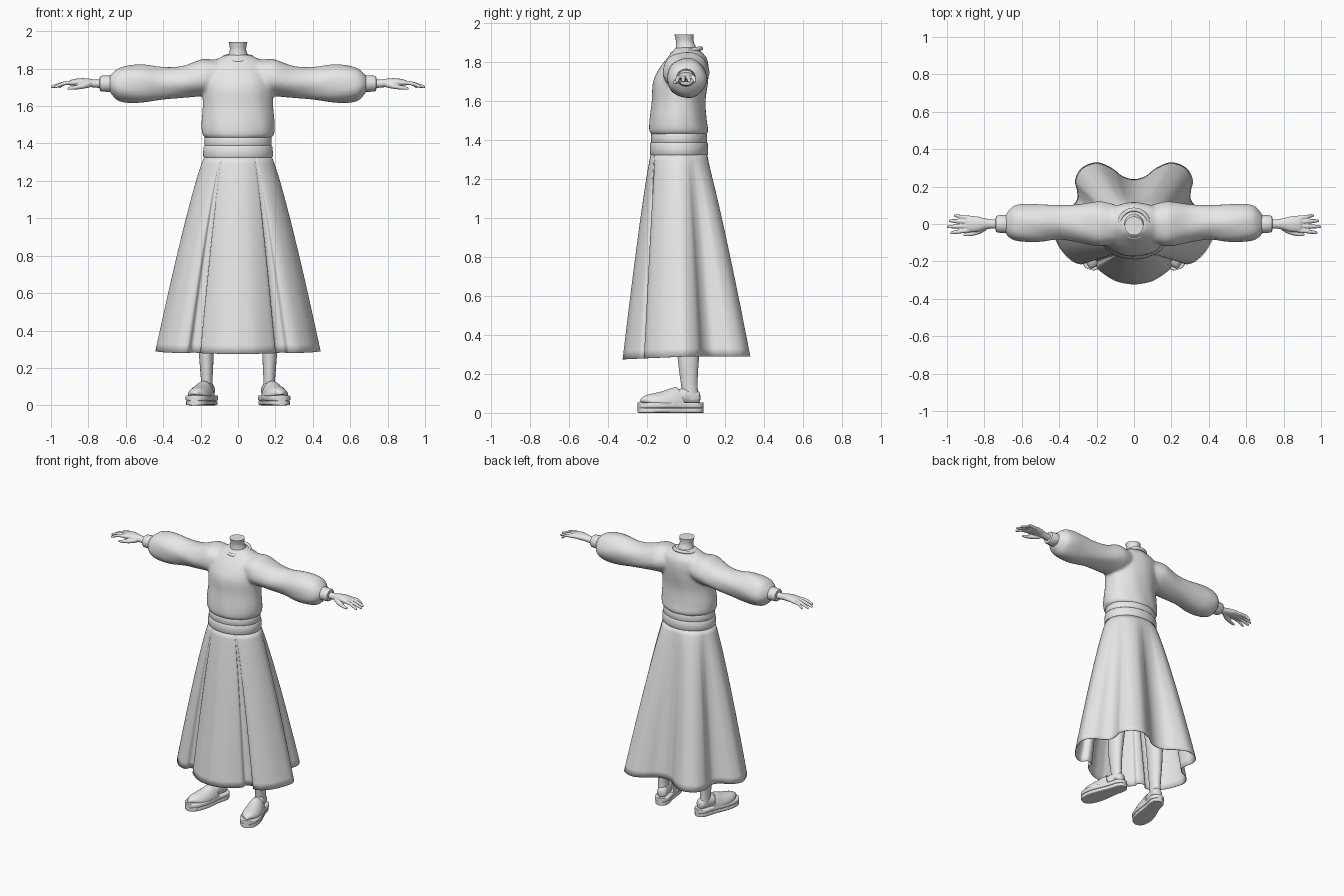
import bpy, bmesh, math
from mathutils import Matrix, Vector

if "Cube" in bpy.data.objects:
    bpy.data.objects.remove(bpy.data.objects["Cube"])

grey = bpy.data.materials.new("light grey")
grey.diffuse_color = (0.8, 0.8, 0.8, 1)
grey.use_nodes = True
grey.node_tree.nodes["Principled BSDF"].inputs["Base Color"].default_value = grey.diffuse_color


def smooth_rows(rows, n):
    """Catmull-Rom interpolation of tuples, n steps per span."""
    out = []
    for i in range(len(rows) - 1):
        a, b, c, d = rows[max(i - 1, 0)], rows[i], rows[i + 1], rows[min(i + 2, len(rows) - 1)]
        for k in range(n):
            t = k / n
            out.append(tuple(0.5 * (2 * q + (r - p) * t + (2 * p - 5 * q + 4 * r - s) * t * t
                                    + (3 * q - p - 3 * r + s) * t ** 3)
                             for p, q, r, s in zip(a, b, c, d)))
    return out + [tuple(rows[-1])]


def skin(bm, rings, cap=True):
    """Bridge closed rings of points with quads."""
    vs = [[bm.verts.new(p) for p in ring] for ring in rings]
    m = len(vs[0])
    for a, b in zip(vs, vs[1:]):
        for j in range(m):
            bm.faces.new((a[j], a[(j + 1) % m], b[(j + 1) % m], b[j]))
    if cap:
        bm.faces.new(vs[0])
        bm.faces.new(vs[-1])


def loft(bm, axis, rows, seg=32, n=4, power=1.0, side=1, ripple=0.0, waves=7, lean=0.0):
    """Rows are (position on axis, centre 1, centre 2, radius 1, radius 2)."""
    rings = []
    for t, c1, c2, r1, r2 in smooth_rows(rows, n):
        ring = []
        for j in range(seg):
            a = 2 * math.pi * j / seg
            co, si = math.cos(a), math.sin(a)
            k = 1 + ripple * math.sin(waves * a + 14 * t)
            u = c1 + k * max(r1, 0.001) * math.copysign(abs(co) ** power, co)
            v = c2 + k * max(r2, 0.001) * math.copysign(abs(si) ** power, si)
            p = {"x": (t * side, u, v), "y": (u, t + lean * (1 - si), v), "z": (u, v, t)}[axis]
            ring.append(p)
        rings.append(ring)
    skin(bm, rings)


def finish(bm, name, mirror=False, voxel=0, relax=0, angle=45):
    bmesh.ops.recalc_face_normals(bm, faces=bm.faces)
    me = bpy.data.meshes.new(name)
    for f in bm.faces:
        f.smooth = True
    bm.to_mesh(me)
    bm.free()
    me.set_sharp_from_angle(angle=math.radians(angle))
    me.materials.append(grey)
    ob = bpy.data.objects.new(name, me)
    bpy.context.collection.objects.link(ob)
    if voxel:
        r = ob.modifiers.new("blend", "REMESH")
        r.mode, r.voxel_size, r.use_smooth_shade = "VOXEL", voxel, True
        s = ob.modifiers.new("relax", "SMOOTH")
        s.factor, s.iterations = 0.5, relax
    if mirror:
        ob.modifiers.new("mirror", "MIRROR").use_mirror_merge = False
    return ob


# Sweater: torso and two balloon sleeves blended together
bm = bmesh.new()
loft(bm, "z", [(1.425, 0, -.037, .165, .135), (1.445, 0, -.037, .190, .151), (1.50, 0, -.04, .196, .147),
               (1.60, 0, -.037, .188, .138), (1.70, 0, -.028, .190, .141), (1.77, 0, -.01, .190, .126),
               (1.82, 0, .004, .165, .102), (1.855, 0, .004, .105, .074), (1.875, 0, .003, .06, .055)],
     seg=64, n=5, ripple=.006, waves=9)
for s in (1, -1):
    loft(bm, "x", [(.06, 0, 1.76, .09, .085), (.15, 0, 1.755, .115, .096), (.20, 0, 1.752, .119, .098),
                   (.30, .005, 1.729, .102, .085), (.40, .01, 1.721, .092, .087), (.50, .004, 1.72, .10, .101),
                   (.58, .005, 1.718, .102, .101), (.64, .005, 1.716, .093, .087),
                   (.675, 0, 1.718, .065, .056), (.69, 0, 1.72, .04, .035)],
         seg=48, n=5, side=s, ripple=.018, waves=5)
finish(bm, "sweater", voxel=.01, relax=4)

# Ribbed neckline
bpy.ops.mesh.primitive_torus_add(major_radius=.076, minor_radius=.011, major_segments=48, minor_segments=12,
                                 location=(0, .002, 1.856), rotation=(.2, 0, 0))
collar = bpy.context.object
collar.name = "collar"
collar.data.materials.append(grey)
bpy.ops.object.shade_smooth()

# Neck
bm = bmesh.new()
loft(bm, "z", [(1.80, 0, .005, .065, .065), (1.86, 0, .002, .055, .056), (1.90, 0, -.005, .044, .046),
               (1.925, 0, -.008, .046, .047), (1.943, 0, -.01, .05, .05)])
finish(bm, "neck")

# Two-layer waistband
for name, z0, z1, r in (("waistband_lower", 1.325, 1.388, .186), ("waistband_upper", 1.382, 1.44, .180)):
    bm = bmesh.new()
    loft(bm, "z", [(z0, 0, -.036, r - .008, r - .043), (z0 + .006, 0, -.036, r, r - .036),
                   (z1 - .006, 0, -.036, r - .002, r - .038), (z1, 0, -.036, r - .010, r - .046)], seg=64, n=2)
    finish(bm, name, angle=60)

# Pleated skirt: half hem as (x, y, matching waist angle), front to back
hem = [(0, -.325, 0), (.10, -.305, 13), (.195, -.24, 27), (.20, -.20, 29), (.245, -.185, 31),
       (.275, -.215, 33), (.33, -.20, 42), (.39, -.14, 58), (.43, -.06, 76), (.44, 0, 92),
       (.40, .06, 104), (.34, .09, 112), (.305, .13, 118), (.305, .18, 124), (.315, .235, 132),
       (.28, .30, 143), (.20, .33, 155), (.12, .30, 164), (.06, .255, 172), (0, .24, 180)]
full = hem + [(-x, y, 360 - a) for x, y, a in hem[-2::-1]]
loop = smooth_rows(full, 5)[:-1]
rings = []
for i in range(25):
    s = i / 24
    t = s ** .85
    ring = []
    for x, y, a in loop:
        a = math.radians(a)
        wx, wy = .178 * math.sin(a), -.036 - .143 * math.cos(a)
        z_hem = .29 - .015 * max(0, -y / .325)
        ring.append((wx + (x - wx) * t, wy + (y - wy) * t, 1.335 + (z_hem - 1.335) * s))
    rings.append(ring)
bm = bmesh.new()
skin(bm, rings, cap=False)
skirt = finish(bm, "skirt", angle=50)
sol = skirt.modifiers.new("cloth", "SOLIDIFY")
sol.thickness, sol.offset = .004, -1

# Sleeve cuffs
bm = bmesh.new()
loft(bm, "x", [(.66, 0, 1.72, .042, .04), (.668, 0, 1.72, .05, .046), (.73, 0, 1.72, .046, .042),
               (.738, 0, 1.72, .042, .038), (.74, 0, 1.72, .03, .028)], n=1)
finish(bm, "cuff", mirror=True)

# Hands: palm, four fingers and thumb blended together
bm = bmesh.new()
loft(bm, "x", [(.70, 0, 1.72, .027, .024), (.76, 0, 1.72, .025, .022), (.80, 0, 1.725, .031, .022),
               (.84, 0, 1.728, .041, .021), (.885, 0, 1.726, .043, .017), (.90, 0, 1.723, .035, .012)], seg=24)
for y0, y1, tip in ((-.032, -.046, .982), (-.011, -.014, 1.0), (.011, .017, .99), (.032, .044, .963)):
    loft(bm, "x", [(.87, y0, 1.725, .012, .012), (.925, (y0 + y1) / 2, 1.722, .0115, .011),
                   (tip - .012, y1, 1.705, .009, .009), (tip, y1, 1.70, .004, .004)], seg=12)
loft(bm, "x", [(.79, -.018, 1.716, .016, .016), (.83, -.04, 1.706, .015, .014),
               (.88, -.054, 1.698, .012, .011), (.912, -.058, 1.693, .006, .006)], seg=12)
finish(bm, "hand", mirror=True, voxel=.004, relax=2)

# Feet and shoes are modelled straight, then toed out
toe_out = Matrix.Translation((.165, .015, 0)) @ Matrix.Rotation(math.radians(15), 4, "Z")

# Legs with feet
bm = bmesh.new()
loft(bm, "y", [(.058, 0, .078, .012, .018), (.045, 0, .08, .032, .036), (0, 0, .085, .036, .045),
               (-.06, 0, .08, .04, .04), (-.15, 0, .07, .04, .025)])
bm.transform(toe_out)
loft(bm, "z", [(.07, .165, .022, .033, .044), (.13, .167, .018, .031, .042), (.20, .168, .014, .035, .047),
               (.30, .169, .012, .041, .056), (.45, .162, .015, .05, .062), (.60, .15, 0, .052, .06),
               (.85, .12, -.01, .07, .08), (1.10, .10, -.02, .08, .095)])
finish(bm, "leg", mirror=True)

# Shoe soles: tread and a slightly wider rim on top
for name, z, h, grow in (("shoe_tread", .013, .013, 0), ("shoe_rim", .039, .015, .003)):
    bm = bmesh.new()
    loft(bm, "y", [(-.268, 0, z, .018, h), (-.258, 0, z, .036, h), (-.23, 0, z, .054 + grow, h),
                   (-.18, 0, z, .064 + grow, h), (-.12, 0, z, .062 + grow, h), (-.04, 0, z, .05 + grow, h),
                   (.03, 0, z, .048 + grow, h), (.06, 0, z, .036 + grow, h), (.074, 0, z, .016, h)],
         power=.35, n=3)
    bm.transform(toe_out)
    finish(bm, name, mirror=True)

# Shoe uppers: backless clog, opening leaning back at the sides
bm = bmesh.new()
loft(bm, "y", [(-.262, 0, .048, .014, .012), (-.252, 0, .048, .034, .028), (-.225, 0, .048, .053, .044),
               (-.18, 0, .048, .062, .054), (-.13, 0, .048, .060, .066), (-.09, 0, .048, .055, .080),
               (-.065, 0, .048, .051, .084)], lean=.03)
bmesh.ops.bisect_plane(bm, geom=bm.verts[:] + bm.edges[:] + bm.faces[:], dist=1e-5,
                       plane_co=Vector((0, 0, .04)), plane_no=Vector((0, 0, -1)), clear_outer=True)
bm.transform(toe_out)
finish(bm, "shoe_upper", mirror=True)
